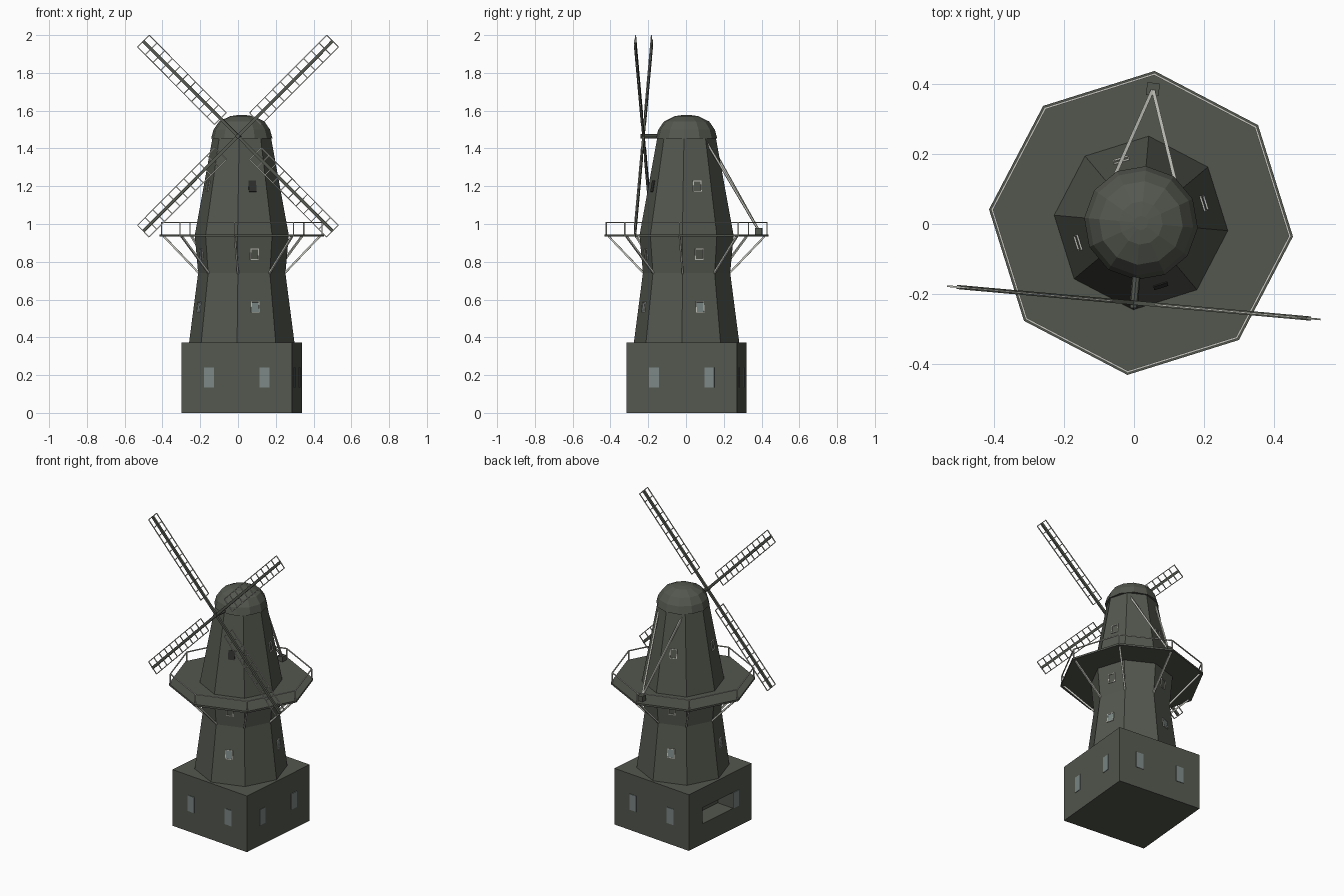
import bpy, bmesh, math
from mathutils import Matrix, Vector

cube = bpy.data.objects.get("Cube")
if cube:
    bpy.data.objects.remove(cube, do_unlink=True)

# Whole mill is turned slightly about its own axis
PLACE = Matrix.Translation((0.02, 0.003, 0)) @ Matrix.Rotation(math.radians(-5.1), 4, "Z")


def material(name, rgb):
    m = bpy.data.materials.new(name)
    m.use_nodes = True
    m.diffuse_color = (*rgb, 1)
    m.node_tree.nodes["Principled BSDF"].inputs["Base Color"].default_value = (*rgb, 1)
    return m


WALL = material("dark olive grey", (0.088, 0.096, 0.077))
GLASS = material("pale blue glass", (0.2, 0.245, 0.235))
TRIM = material("off white trim", (0.55, 0.55, 0.5))
DARK = material("dark opening", (0.03, 0.032, 0.028))


def finish(bm, name, mat=WALL):
    bmesh.ops.recalc_face_normals(bm, faces=bm.faces)
    mesh = bpy.data.meshes.new(name)
    bm.to_mesh(mesh)
    bm.free()
    mesh.materials.append(mat)
    ob = bpy.data.objects.new(name, mesh)
    ob.matrix_world = PLACE
    bpy.context.collection.objects.link(ob)
    return ob


def box(bm, centre, size, frame=Matrix()):
    m = frame @ Matrix.Translation(centre) @ Matrix.Diagonal((*size, 1))
    bmesh.ops.create_cube(bm, size=1, matrix=m)


def bar(bm, a, b, w):
    a, b = Vector(a), Vector(b)
    d = b - a
    rot = d.to_track_quat("Z", "Y").to_matrix().to_4x4()
    box(bm, (0, 0, 0), (w, w, d.length), Matrix.Translation((a + b) / 2) @ rot)


def polar(r, deg, z):
    t = math.radians(deg)
    return Vector((r * math.cos(t), r * math.sin(t), z))


def lathe(name, profile, sides):
    bm = bmesh.new()
    rings = [[bm.verts.new(polar(r, 360 * i / sides, z)) for i in range(sides)] for r, z in profile]
    for low, high in zip(rings, rings[1:]):
        for i in range(sides):
            j = (i + 1) % sides
            bm.faces.new((low[i], low[j], high[j], high[i]))
    bm.faces.new(rings[0])
    bm.faces.new(rings[-1])
    return finish(bm, name)


# Square base with a wide opening in the right-hand wall
HALF, BASE_H, WIN_Z = 0.293, 0.373, 0.188
bm = bmesh.new()
box(bm, (0, 0, BASE_H / 2), (2 * HALF, 2 * HALF, BASE_H))
base = finish(bm, "base")
bm = bmesh.new()
box(bm, (-HALF, 0.022, WIN_Z), (0.24, 0.285, 0.105))
cutter = finish(bm, "opening_cutter")
cutter.hide_render = True
cutter.hide_set(True)
cut = base.modifiers.new("opening", "BOOLEAN")
cut.operation, cut.object, cut.solver = "DIFFERENCE", cutter, "EXACT"

# Base windows, leaving out the one the opening replaces
bm = bmesh.new()
for k in range(4):
    turn = Matrix.Rotation(k * math.pi / 2, 4, "Z")
    for x in (-0.147, 0.147):
        spot = turn @ Vector((x, -HALF, WIN_Z))
        if not (spot.x < -0.2 and spot.y > 0 and k == 3):
            box(bm, (x, -HALF, WIN_Z), (0.053, 0.006, 0.105), turn)
finish(bm, "base_windows", GLASS)

# Eight-sided tower and faceted cap
TOWER = [(0.28, BASE_H), (0.232, 0.74), (0.25, 0.94), (0.155, 1.46)]
lathe("tower", TOWER, 8)
lathe("cap", [(0.163, 1.453), (0.15, 1.5), (0.12, 1.543), (0.062, 1.571), (0.02, 1.577)], 12)

# Tower windows on every other face, leaning with the wall
frames, panes, dark = bmesh.new(), bmesh.new(), bmesh.new()
for z, (r0, z0), (r1, z1) in zip((0.56, 0.84, 1.2), TOWER, TOWER[1:]):
    slope = (r1 - r0) / (z1 - z0) * math.cos(math.pi / 8)
    radius = (r0 + (r1 - r0) * (z - z0) / (z1 - z0)) * math.cos(math.pi / 8)
    for k in range(4):
        m = (Matrix.Rotation(math.radians(22.5 + 90 * k), 4, "Z")
             @ Matrix.Translation((radius, 0, z)) @ Matrix.Rotation(math.atan(slope), 4, "Y"))
        if z > 1 and k == 3:
            box(dark, (0, 0, 0), (0.006, 0.042, 0.06), m)
            continue
        if z < 0.6:
            box(panes, (0, 0, 0), (0.006, 0.04, 0.052), m)
        for s in (-1, 1):
            box(frames, (0, s * 0.021, 0), (0.01, 0.004, 0.058), m)
            box(frames, (0, 0, s * 0.0275), (0.01, 0.046, 0.004), m)
finish(frames, "tower_window_frames", TRIM)
finish(panes, "tower_windows", GLASS)
finish(dark, "front_upper_hatch", DARK)

# Gallery deck, railing and braces
DECK_R, DECK_Z, RAIL_Z = 0.436, 0.945, 1.008
lathe("gallery_deck", [(DECK_R, DECK_Z - 0.012), (DECK_R, DECK_Z)], 8)
rail, braces = bmesh.new(), bmesh.new()
for k in range(8):
    a = 45 * k
    bar(rail, polar(0.427, a, DECK_Z), polar(0.427, a, RAIL_Z), 0.006)
    bar(rail, polar(0.427, a, RAIL_Z), polar(0.427, a + 45, RAIL_Z), 0.006)
    bar(braces, polar(0.415, a, DECK_Z - 0.01), polar(0.228, a, 0.74), 0.01)
finish(rail, "gallery_railing", TRIM)
finish(braces, "gallery_braces", TRIM)

# Tail poles and winch at the back
bm = bmesh.new()
for s in (-1, 1):
    bar(bm, (0, 0.384, 0.965), (s * 0.093, 0.11, 1.44), 0.01)
finish(bm, "tail_poles", TRIM)
bm = bmesh.new()
box(bm, (0, 0.384, 0.962), (0.036, 0.036, 0.034))
finish(bm, "winch")

# Windshaft
HUB = Vector((0, -0.229, 1.465))
bm = bmesh.new()
bmesh.ops.create_cone(bm, cap_ends=True, segments=8, radius1=0.012, radius2=0.012, depth=0.18,
                      matrix=Matrix.Translation(HUB + Vector((0, 0.075, 0))) @ Matrix.Rotation(math.pi / 2, 4, "X"))
finish(bm, "windshaft")

# Four lattice sails
INNER, TIP, HALF_W, BAYS = 0.131, 0.711, 0.044, 10
spars, lattice = bmesh.new(), bmesh.new()
for k in range(4):
    m = Matrix.Translation(HUB) @ Matrix.Rotation(math.radians(45 + 90 * k), 4, "Y")
    mid, length = (INNER + TIP) / 2, TIP - INNER
    box(spars, (0, 0, TIP / 2), (0.016, 0.012, TIP), m)
    for x in (-HALF_W, HALF_W):
        box(lattice, (x, 0, mid), (0.005, 0.005, length), m)
    for i in range(BAYS + 1):
        box(lattice, (0, 0, INNER + length * i / BAYS), (2 * HALF_W, 0.005, 0.005), m)
finish(spars, "sail_spars")
finish(lattice, "sail_lattice", TRIM)
